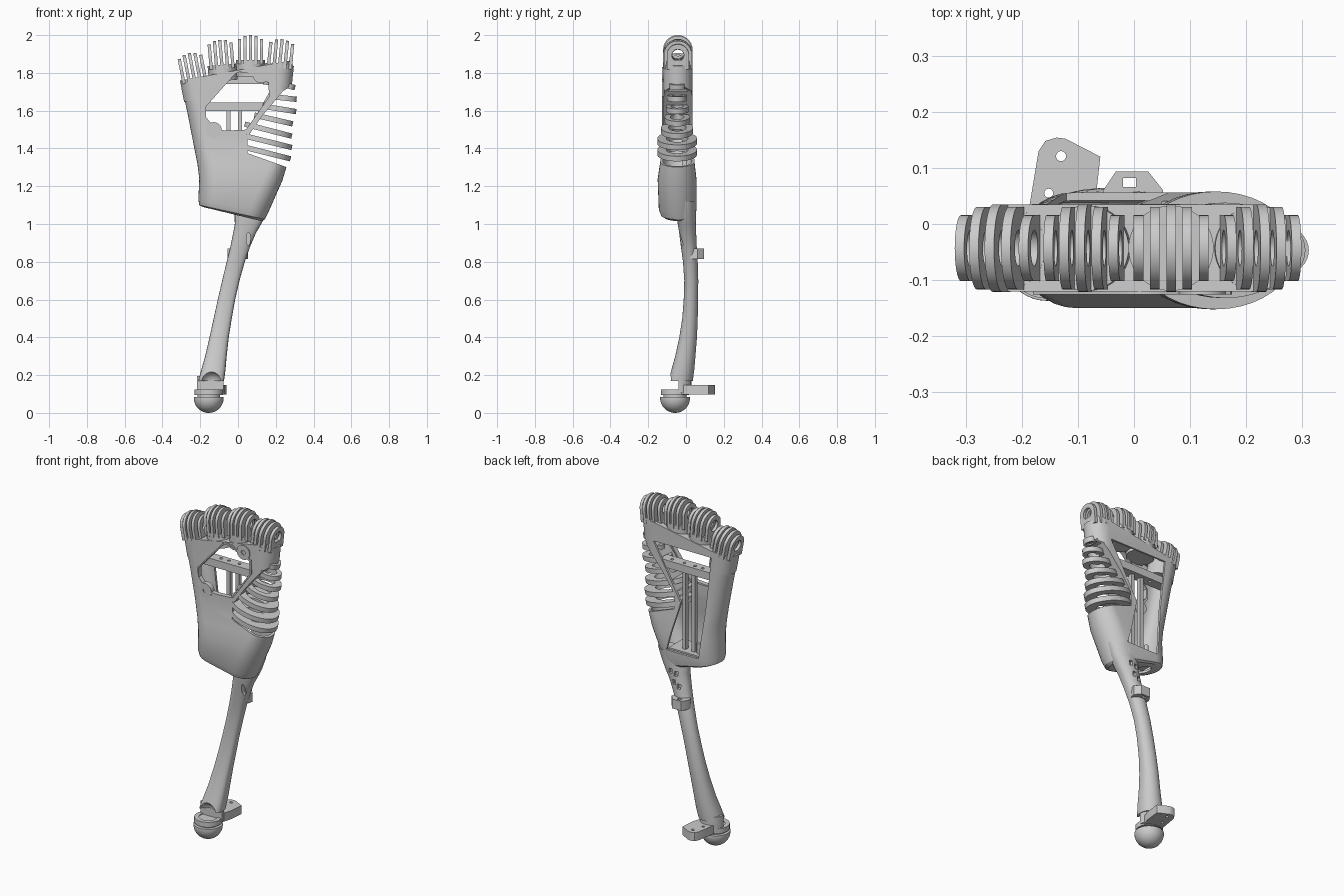
import bpy, bmesh, math
from mathutils import Matrix, Vector
from math import sin, cos, pi, radians, atan2, hypot

if "Cube" in bpy.data.objects:
    bpy.data.objects.remove(bpy.data.objects["Cube"])

YC = -0.043                                   # centre plane of palm and fingers
T, R = Matrix.Translation, Matrix.Rotation
FRONT = R(pi / 2, 4, 'X')                     # drawing plane x,y -> x,z


def add(name, bm):
    bmesh.ops.recalc_face_normals(bm, faces=bm.faces)
    me = bpy.data.meshes.new(name)
    bm.to_mesh(me)
    bm.free()
    ob = bpy.data.objects.new(name, me)
    bpy.context.collection.objects.link(ob)
    return ob


def activate(ob):
    bpy.ops.object.select_all(action='DESELECT')
    ob.select_set(True)
    bpy.context.view_layer.objects.active = ob


def smooth(ob, deg=35):
    activate(ob)
    bpy.ops.object.shade_smooth_by_angle(angle=radians(deg))


def cut(ob, cutters):
    for c in cutters:
        m = ob.modifiers.new("cut", 'BOOLEAN')
        m.operation, m.solver, m.object = 'DIFFERENCE', 'EXACT', c
        activate(ob)
        bpy.ops.object.modifier_apply(modifier=m.name)
        bpy.data.objects.remove(c)


def loft(name, rings):
    bm = bmesh.new()
    vs = [[bm.verts.new(p) for p in r] for r in rings]
    n = len(vs[0])
    for a, b in zip(vs, vs[1:]):
        for i in range(n):
            bm.faces.new((a[i], a[(i + 1) % n], b[(i + 1) % n], b[i]))
    bm.faces.new(vs[0])
    bm.faces.new(vs[-1])
    return add(name, bm)


def plate(name, outlines, thick, mat):
    """Flat plate; outlines after the first are holes."""
    cu = bpy.data.curves.new(name, 'CURVE')
    cu.dimensions, cu.fill_mode, cu.extrude = '2D', 'BOTH', thick / 2
    for pts in outlines:
        s = cu.splines.new('POLY')
        s.points.add(len(pts) - 1)
        for p, q in zip(s.points, pts):
            p.co = (q[0], q[1], 0, 1)
        s.use_cyclic_u = True
    tmp = bpy.data.objects.new("tmp", cu)
    bpy.context.collection.objects.link(tmp)
    me = tmp.evaluated_get(bpy.context.evaluated_depsgraph_get()).to_mesh()
    bm = bmesh.new()
    bm.from_mesh(me)
    bpy.data.objects.remove(tmp)
    bmesh.ops.remove_doubles(bm, verts=bm.verts, dist=1e-5)
    bmesh.ops.transform(bm, matrix=mat, verts=bm.verts)
    ob = add(name, bm)
    smooth(ob)
    return ob


def oval(x, y, rx, ry=None, n=32, a0=0, a1=2 * pi):
    ry = ry or rx
    return [(x + rx * cos(a0 + (a1 - a0) * i / n), y + ry * sin(a0 + (a1 - a0) * i / n)) for i in range(n)]


def cyl(name, r, h, mat, n=40):
    bm = bmesh.new()
    bmesh.ops.create_cone(bm, cap_ends=True, segments=n, radius1=r, radius2=r, depth=h, matrix=mat)
    ob = add(name, bm)
    smooth(ob)
    return ob


def box(name, x0, x1, y0, y1, z0, z1):
    bm = bmesh.new()
    m = T(((x0 + x1) / 2, (y0 + y1) / 2, (z0 + z1) / 2)) @ Matrix.Diagonal((x1 - x0, y1 - y0, z1 - z0, 1))
    bmesh.ops.create_cube(bm, size=1, matrix=m)
    return add(name, bm)


# Palm shell: stadium sections (x left, z left, x right, z right, y front, y back)
def stadium(xl, zl, xr, zr, yf, yb):
    r, c = (yb - yf) / 2, (yb + yf) / 2
    pts = []
    for cx, a0 in ((xr - r, -pi / 2), (xl + r, pi / 2)):
        for i in range(17):
            a = a0 + pi * i / 16
            x = cx + r * cos(a)
            pts.append((x, c + r * sin(a), zl + (zr - zl) * (x - xl) / (xr - xl)))
    return pts


palm = loft("palm_shell", [stadium(*s) for s in (
    (-0.185, 1.090, 0.125, 1.015, -0.110, 0.040),
    (-0.205, 1.100, 0.142, 1.025, -0.132, 0.050),
    (-0.210, 1.130, 0.160, 1.060, -0.144, 0.056),
    (-0.205, 1.240, 0.235, 1.230, -0.150, 0.056),
    (-0.215, 1.320, 0.262, 1.320, -0.138, 0.046),
    (-0.235, 1.420, 0.265, 1.420, -0.123, 0.036),
    (-0.266, 1.580, 0.270, 1.580, -0.120, 0.035),
    (-0.305, 1.760, 0.290, 1.868, -0.120, 0.035))])
sol = palm.modifiers.new("wall", 'SOLIDIFY')
sol.thickness, sol.offset = 0.014, -1
activate(palm)
bpy.ops.object.modifier_apply(modifier="wall")

WIN = [(-0.18, 1.62), (-0.015, 1.805), (0.01, 1.815), (0.05, 1.81), (0.08, 1.79), (0.172, 1.755),
       (0.175, 1.675), (0.045, 1.49), (-0.06, 1.485), (-0.12, 1.49), (-0.18, 1.56)]
EARS = [(0.122, 1.788), (-0.128, 1.497)]
BACK = [(-0.19, 1.74), (0.19, 1.74), (0.11, 1.6), (0.01, 1.42), (0.09, 1.13), (-0.12, 1.13)]
NOTCH = [(0.05, 1.375), (0.4, 1.25), (0.4, 1.735), (0.29, 1.735), (0.24, 1.705), (0.13, 1.575), (0.05, 1.46)]
cut(palm, [plate("cut_window", [WIN], 0.15, T((0, -0.12, 0)) @ FRONT),
           plate("cut_back", [BACK], 0.15, T((0, 0.06, 0)) @ FRONT),
           plate("cut_thumb", [NOTCH], 0.6, FRONT),
           cyl("cut_bottom", 0.045, 0.1, T((-0.1, -0.045, 1.08)))])
smooth(palm, 28)

# Wall closing the palm along the thumb notch
wall = NOTCH[:3:-1] + [(x - 0.012, z + 0.006) for x, z in NOTCH[4:]]
wall = [NOTCH[6], NOTCH[5], NOTCH[4], (0.226, 1.712), (0.116, 1.582), (0.036, 1.466)]
plate("thumb_wall", [wall], 0.145, T((0, YC, 0)) @ FRONT)

# Window rim and screw bosses
c = Vector((-0.005, 1.645))
inner = [tuple(c + (Vector(p) - c) * 0.94) for p in WIN]
plate("window_rim", [WIN, inner], 0.028, T((0, -0.112, 0)) @ FRONT)
for i, (x, z) in enumerate(EARS):
    plate(f"screw_boss_{i + 1}", [oval(x, z, 0.042), oval(x, z, 0.013)], 0.028, T((0, -0.112, 0)) @ FRONT)

# Inner frame: cross bar with holes, rods and floor
bar = [(-0.255, -0.035), (0.12, -0.035), (0.12, 0.028), (-0.255, 0.028)]
plate("cross_bar", [bar] + [oval(x, 0, 0.009, n=16) for x in (-0.14, -0.09, -0.02, 0.06)],
      0.045, T((0.03, 0, 1.622)))
for i, x in enumerate((-0.05, 0.01)):
    box(f"inner_rod_{i + 1}", x - 0.011, x + 0.011, -0.02, 0.005, 1.11, 1.62)
box("inner_floor", -0.14, 0.09, -0.10, 0.035, 1.10, 1.135)
cyl("floor_pin", 0.012, 0.07, T((-0.085, 0.0, 1.16)), 20)

# Finger knuckles: short tube and slotted dome made of rings (x, tip z, lean)
for k, (x, top, lean) in enumerate(((-0.243, 1.905, -11), (-0.09, 1.975, -5), (0.066, 2.0, 0), (0.226, 1.978, 6))):
    M = T((x, YC, top - 0.078)) @ R(radians(lean), 4, 'Y')
    low = 0.17 if k in (0, 3) else 0.14
    cyl(f"finger_tube_{k + 1}", 0.076, low - 0.055, M @ T((0, 0, -(low + 0.055) / 2)))
    for j in range(5):
        o = (j - 2) * 0.029
        r = 0.078 * math.sqrt(1 - (o / 0.088) ** 2)
        arch = oval(0, 0, r, n=24, a0=0, a1=pi) + [(-r, 0), (-r, -0.075), (r, -0.075)]
        turn = Matrix(((0, 0, 1, o), (1, 0, 0, 0), (0, 1, 0, 0), (0, 0, 0, 1)))
        plate(f"knuckle_{k + 1}_rib_{j + 1}", [arch, oval(0, 0, 0.032, n=24)], 0.017, M @ turn)

# Thumb ribs: tilted oval rings (left x, z, right x, z, half depth)
for i, (xl, zl, xr, zr, ry) in enumerate((
        (0.04, 1.405, 0.278, 1.345, 0.105), (0.04, 1.465, 0.285, 1.405, 0.105), (0.07, 1.52, 0.285, 1.465, 0.085),
        (0.115, 1.57, 0.29, 1.53, 0.066), (0.155, 1.62, 0.308, 1.595, 0.06), (0.20, 1.672, 0.31, 1.66, 0.05),
        (0.25, 1.735, 0.302, 1.722, 0.04))):
    n = hypot(xr - xl, zr - zl)
    rx = n * 0.58
    m = T((xr, YC - 0.004, zr)) @ R(atan2(zl - zr, xr - xl), 4, 'Y') @ T((-rx, 0, 0))
    plate(f"thumb_rib_{i + 1}", [oval(0, 0, rx, ry, 40), oval(0, 0, rx * 0.55, ry * 0.55, 40)], 0.028, m)

# Arm strut: rounded back, flatter front (z, centre x, y, half x, y)
def section(z, cx, cy, hx, hy):
    pts = []
    for i in range(32):
        s = sin(2 * pi * i / 32)
        pts.append((cx + hx * cos(2 * pi * i / 32), cy + hy * (s if s > 0 else -abs(s) ** 0.5 * 0.95), z))
    return pts


arm = loft("arm_strut", [section(*s) for s in (
    (0.170, -0.142, -0.030, 0.068, 0.066), (0.230, -0.130, -0.018, 0.064, 0.062),
    (0.300, -0.117, -0.005, 0.057, 0.055), (0.400, -0.100, 0.010, 0.051, 0.048),
    (0.500, -0.081, 0.020, 0.048, 0.042), (0.600, -0.061, 0.025, 0.046, 0.039),
    (0.700, -0.038, 0.027, 0.046, 0.038), (0.800, -0.012, 0.022, 0.048, 0.040),
    (0.880, 0.012, 0.014, 0.052, 0.043), (0.950, 0.034, 0.008, 0.060, 0.046),
    (1.000, 0.053, 0.004, 0.070, 0.050), (1.050, 0.066, 0.000, 0.084, 0.053),
    (1.120, 0.085, -0.002, 0.092, 0.057))])
bm = bmesh.new()
bmesh.ops.create_uvsphere(bm, u_segments=32, v_segments=16, radius=0.055, matrix=T((-0.142, -0.10, 0.165)))
slots = [box(f"cut_slot_{i}", x - 0.01, x + 0.01, 0.035, 0.1, z - 0.014, z + 0.014)
         for i, (x, z) in enumerate(((0.01, 0.93), (0.04, 0.95), (0.03, 1.0), (0.065, 1.01)))]
cut(arm, [add("cut_cup", bm),
          plate("cut_side", [oval(0.055, 0.92, 0.011, 0.035, 24)], 0.06, T((0, -0.03, 0)) @ FRONT)] + slots)
smooth(arm, 40)

# Wrist ball, collar and neck
BX, BY = -0.155, -0.058
bm = bmesh.new()
bmesh.ops.create_uvsphere(bm, u_segments=40, v_segments=24, radius=0.079, matrix=T((BX, BY, 0.079)))
bmesh.ops.bisect_plane(bm, geom=bm.verts[:] + bm.edges[:] + bm.faces[:], plane_co=(0, 0, 0.085),
                       plane_no=(0, 0, 1), clear_outer=True)
bmesh.ops.holes_fill(bm, edges=[e for e in bm.edges if e.is_boundary])
smooth(add("wrist_ball", bm))
cyl("wrist_core", 0.06, 0.04, T((BX, BY, 0.1)))
plate("wrist_collar", [oval(BX, BY, 0.075), oval(BX, BY, 0.05)], 0.03, T((0, 0, 0.11)))
neck = oval(BX + 0.008, -0.04, 0.07, 0.068, 24, 0, pi) + [(BX - 0.062, -0.04)]
plate("wrist_neck", [neck], 0.09, T((0, 0, 0.15)))

# Rear lever tab with screw holes
tab = [(-0.195, -0.02), (-0.185, 0.04), (-0.17, 0.13), (-0.158, 0.148), (-0.138, 0.154), (-0.122, 0.152),
       (-0.06, 0.12), (-0.07, 0.03), (-0.085, -0.02)]
plate("lever_tab", [tab, oval(-0.13, 0.121, 0.009, n=16), oval(-0.152, 0.055, 0.008, n=16)], 0.05,
      T((0, 0, 0.122)))

# Guide clip behind the arm
clip = [(-0.055, 0.03), (-0.055, 0.06), (-0.032, 0.094), (0.025, 0.094), (0.052, 0.06), (0.045, 0.025)]
plate("guide_clip", [clip, [(-0.02, 0.066), (0.004, 0.066), (0.004, 0.082), (-0.02, 0.082)]], 0.055,
      T((0, 0, 0.842)))
